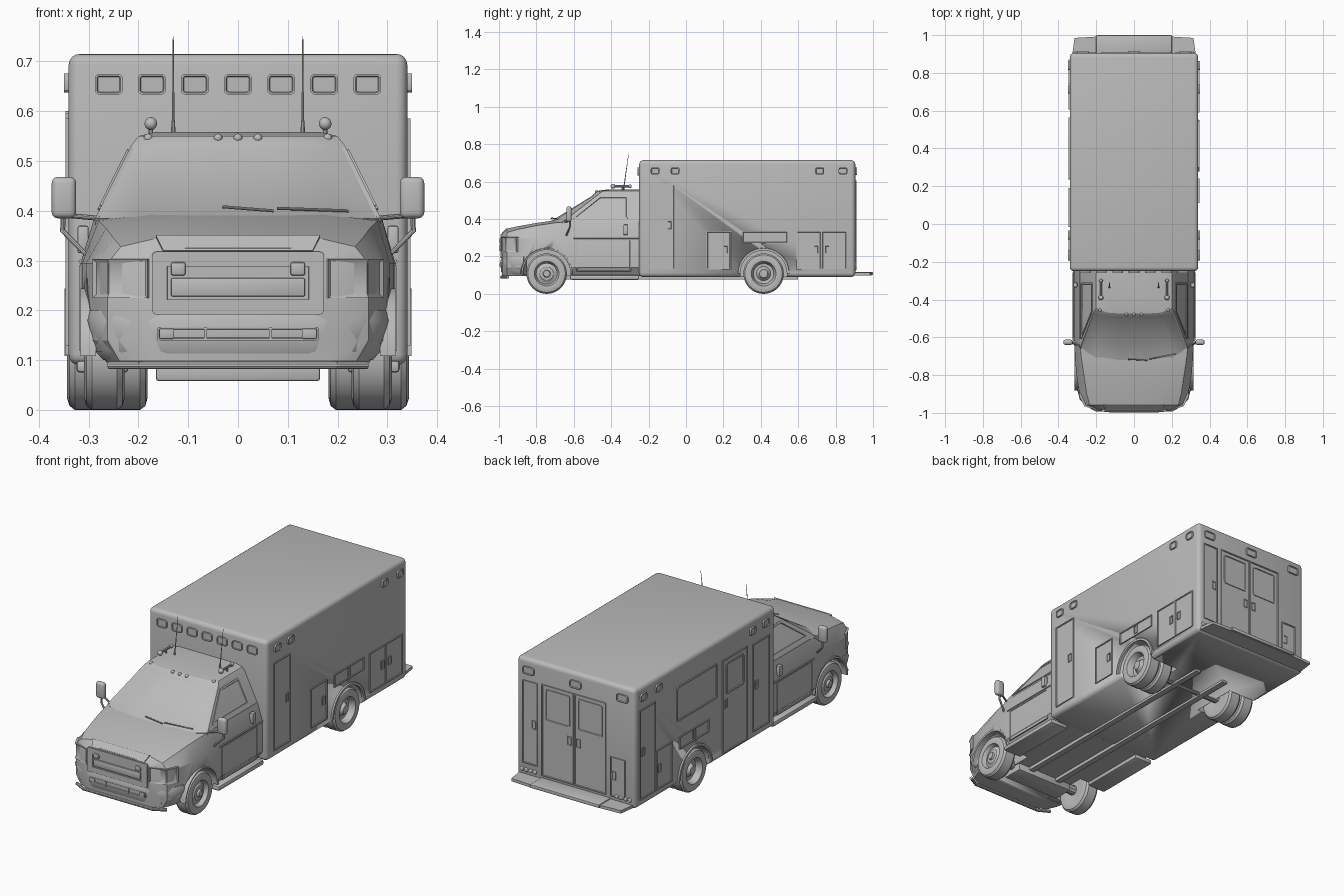
import bpy, bmesh, math
from mathutils import Vector, Matrix

cube = bpy.data.objects.get("Cube")
if cube:
    bpy.data.objects.remove(cube)

grey = bpy.data.materials.new("plain_grey")
grey.use_nodes = True
grey.diffuse_color = (0.5, 0.5, 0.5, 1)
grey.node_tree.nodes["Principled BSDF"].inputs["Base Color"].default_value = (0.5, 0.5, 0.5, 1)


def finish(bm, name, mirror=False, angle=35):
    bmesh.ops.recalc_face_normals(bm, faces=bm.faces)
    me = bpy.data.meshes.new(name)
    bm.to_mesh(me)
    bm.free()
    ob = bpy.data.objects.new(name, me)
    bpy.context.collection.objects.link(ob)
    me.materials.append(grey)
    bpy.ops.object.select_all(action='DESELECT')
    ob.select_set(True)
    bpy.context.view_layer.objects.active = ob
    bpy.ops.object.shade_smooth_by_angle(angle=math.radians(angle))
    if mirror:
        ob.modifiers.new("mirror", 'MIRROR')
    return ob


def box(name, x, y, z, bevel=0.0, mirror=False, segments=2):
    bm = bmesh.new()
    bmesh.ops.create_cube(bm, size=1)
    for v in bm.verts:
        v.co = Vector([(a + b) / 2 + c * (b - a) for (a, b), c in zip((x, y, z), v.co)])
    if bevel:
        bmesh.ops.bevel(bm, geom=bm.edges[:], offset=bevel, segments=segments, profile=0.5, affect='EDGES')
    return finish(bm, name, mirror)


def loft(rings):
    bm = bmesh.new()
    vs = [[bm.verts.new(p) for p in r] for r in rings]
    n = len(vs[0])
    for a, b in zip(vs, vs[1:]):
        for i in range(n):
            bm.faces.new((a[i], a[(i + 1) % n], b[(i + 1) % n], b[i]))
    bm.faces.new(vs[0])
    bm.faces.new(vs[-1])
    bmesh.ops.recalc_face_normals(bm, faces=bm.faces)
    return bm


def both(half):
    return half + [(-p[0],) + tuple(p[1:]) for p in reversed(half)]


def panel(name, pts, out, t=0.006, rim=0.007, mirror=False, rounding=0.0):
    # raised plate with a recessed centre, facing along "out"
    bm = bmesh.new()
    out = Vector(out).normalized()
    low = [bm.verts.new(Vector(p) - out * 0.003) for p in pts]
    face = bm.faces.new(low)
    if rounding:
        bmesh.ops.bevel(bm, geom=bm.verts[:], offset=rounding, segments=3, profile=0.5, affect='VERTICES')
        face = bm.faces[:][0]
    top = bmesh.ops.extrude_face_region(bm, geom=[face], use_keep_orig=True)["geom"]
    bmesh.ops.translate(bm, verts=[g for g in top if isinstance(g, bmesh.types.BMVert)], vec=out * (t + 0.003))
    front = [g for g in top if isinstance(g, bmesh.types.BMFace)]
    bmesh.ops.recalc_face_normals(bm, faces=bm.faces)
    if rim:
        bmesh.ops.inset_region(bm, faces=front, thickness=rim, depth=0)
        bmesh.ops.inset_region(bm, faces=front, thickness=0.002, depth=-0.004)
    return finish(bm, name, mirror, 25)


def side_panel(name, s, y0, y1, z0, z1, x=0.34, **k):
    return panel(name, [(s * x, y0, z0), (s * x, y1, z0), (s * x, y1, z1), (s * x, y0, z1)], (s, 0, 0), **k)


def end_panel(name, y, d, x0, x1, z0, z1, **k):
    return panel(name, [(x0, y, z0), (x1, y, z0), (x1, y, z1), (x0, y, z1)], (0, d, 0), **k)


def lathe(name, profile, y, z, angle=2 * math.pi, steps=40, mirror=True):
    # profile of (x, radius) turned about the x axis
    bm = bmesh.new()
    vs = [bm.verts.new((x, y + r, z)) for x, r in profile]
    es = [bm.edges.new(p) for p in zip(vs, vs[1:])]
    bmesh.ops.spin(bm, geom=vs + es, cent=(0, y, z), axis=(1, 0, 0), angle=angle, steps=steps)
    bmesh.ops.remove_doubles(bm, verts=bm.verts, dist=0.0003)
    return finish(bm, name, mirror)


def rod(name, pts, r, mirror=False, tip=None):
    bm = bmesh.new()
    for i, (a, b) in enumerate(zip(pts, pts[1:])):
        a, b = Vector(a), Vector(b)
        m = Matrix.Translation((a + b) / 2) @ (b - a).to_track_quat('Z', 'Y').to_matrix().to_4x4()
        bmesh.ops.create_cone(bm, cap_ends=True, segments=10, radius1=r, radius2=r if tip is None else tip,
                              depth=(b - a).length + r, matrix=m)
    return finish(bm, name, mirror)


def ball(name, c, r, mirror=True, scale=(1, 1, 1)):
    bm = bmesh.new()
    bmesh.ops.create_uvsphere(bm, u_segments=14, v_segments=8, radius=r,
                              matrix=Matrix.Translation(c) @ Matrix.Diagonal((*scale, 1)))
    return finish(bm, name, mirror)


FRONT, REAR, AXLE = -0.745, 0.415, 0.108


def cut_arches(ob, y, r):
    for s in (-1, 1):
        bm = bmesh.new()
        bmesh.ops.create_cone(bm, cap_ends=True, segments=48, radius1=r, radius2=r, depth=0.4,
                              matrix=Matrix.Translation((s * 0.37, y, AXLE)) @ Matrix.Rotation(math.pi / 2, 4, 'Y'))
        cutter = finish(bm, "arch_cutter")
        cutter.hide_render = True
        bpy.context.view_layer.objects.active = ob
        m = ob.modifiers.new("arch", 'BOOLEAN')
        m.object, m.operation, m.solver = cutter, 'DIFFERENCE', 'EXACT'
        bpy.ops.object.modifier_apply(modifier=m.name)
        bpy.data.objects.remove(cutter)


# Rear box body
body = box("box_body", (-0.34, 0.34), (-0.25, 0.905), (0.09, 0.715), 0.022, segments=4)
cut_arches(body, REAR, 0.125)
lathe("rear_arch_trim", [(0.335, 0.124), (0.348, 0.124), (0.348, 0.136), (0.335, 0.138)], REAR, AXLE, math.pi, 28)

# Cab lower body and hood, lofted from nose to back
sections = [(-0.985, 0.195, 0.17, 0.315, 0.325), (-0.957, 0.262, 0.235, 0.328, 0.349),
            (-0.90, 0.288, 0.25, 0.345, 0.361), (-0.80, 0.305, 0.265, 0.365, 0.379),
            (-0.70, 0.313, 0.28, 0.38, 0.393), (-0.60, 0.316, 0.288, 0.388, 0.396), (-0.24, 0.316, 0.288, 0.388, 0.396)]
cab = finish(loft([both([(w * 0.9, y, 0.095), (w, y, 0.14), (w, y, 0.295), (we, y, ze), (we * 0.62, y, zt)])
                   for y, w, we, ze, zt in sections]), "cab_body", angle=28)
cut_arches(cab, FRONT, 0.128)
lathe("front_arch_trim", [(0.285, 0.127), (0.314, 0.127), (0.316, 0.136), (0.285, 0.14)], FRONT, AXLE, math.pi, 28)

# Cab upper with inset windscreen and domed roof
levels = [(0.35, 0.287, -0.66, -0.735), (0.385, 0.287, -0.66, -0.735), (0.532, 0.214, -0.468, -0.497),
          (0.55, 0.2, -0.445, -0.475), (0.558, 0.165, -0.40, -0.42)]
bm = loft([both([(w, -0.24, z), (w, ys, z), (w * 0.72, yf * 0.8 + ys * 0.2, z), (w * 0.3, yf, z)])
           for z, w, ys, yf in levels])
glass = [f for f in bm.faces if f.normal.y < -0.2 and 0.4 < f.calc_center_median().z < 0.52]
bmesh.ops.inset_region(bm, faces=glass, thickness=0.01, depth=-0.004)
finish(bm, "cab_upper", angle=25)
wx = lambda z: 0.287 - 0.497 * (z - 0.385)
panel("cab_side_window", [(wx(z), y, z) for y, z in ((-0.612, 0.402), (-0.31, 0.402), (-0.31, 0.522), (-0.462, 0.522))],
      (0.9, 0, 0.445), 0.004, 0.009, True, 0.008)
side_panel("cab_door", 1, -0.585, -0.295, 0.12, 0.29, x=0.316, t=0.003, mirror=True)
box("cab_door_handle", (0.30, 0.322), (-0.335, -0.31), (0.315, 0.37), 0.004, True)
rod("door_waist_strip", [(0.316, -0.60, 0.298), (0.316, -0.25, 0.298)], 0.004, True)
box("running_board", (0.22, 0.325), (-0.62, -0.25), (0.075, 0.1), 0.008, True)
rod("wiper", [(0.07, -0.722, 0.40), (-0.03, -0.716, 0.408)], 0.003)
rod("wiper_left", [(0.22, -0.688, 0.40), (0.08, -0.716, 0.405)], 0.003)

# Grille and headlights
end_panel("grille_frame", -0.985, -1, -0.172, 0.172, 0.192, 0.318, t=0.008, rim=0.03, rounding=0.008)
hood_lip = [(-0.15, -0.985, 0.318), (0.15, -0.985, 0.318), (0.165, -0.957, 0.349), (-0.165, -0.957, 0.349)]
panel("hood_lip", hood_lip, (0, -0.75, 0.65), 0.004, 0)
box("grille_bar", (-0.135, 0.135), (-0.997, -0.98), (0.228, 0.265), 0.004)
box("grille_lower_vent", (-0.11, 0.11), (-0.992, -0.98), (0.206, 0.222), 0.003)
box("grille_lamp", (0.105, 0.135), (-0.998, -0.98), (0.27, 0.297), 0.005, True)
outer = [(0.182, -0.99), (0.262, -0.965), (0.292, -0.905)]
inner = [(x - 0.02, y + 0.03) for x, y in reversed(outer)]
bm = loft([[(x, y, z) for x, y in outer + inner] for z in (0.225, 0.303)])
lens = [f for f in bm.faces if f.normal.x > 0.1 and f.normal.y < -0.1]
bmesh.ops.inset_region(bm, faces=lens, thickness=0.01, depth=-0.005)
finish(bm, "headlight", True)

# Front bumper, tube guard and crossmember
bumper = [(0.1, 0.27, 0.012), (0.118, 0.287, 0.0), (0.18, 0.302, -0.004), (0.2, 0.298, 0.006)]
bm = loft([both([(w * 0.9, -0.85, z), (w, -0.87, z), (w * 0.95, -0.925 + d, z), (w * 0.82, -0.965 + d, z),
                 (w * 0.5, -0.988 + d, z)]) for z, w, d in bumper])
finish(bm, "front_bumper")
end_panel("bumper_slot", -0.989, -1, -0.163, 0.163, 0.14, 0.167, t=0.004, rim=0.004, rounding=0.006)
box("bumper_lamp", (0.128, 0.158), (-0.996, -0.98), (0.143, 0.164), 0.003, True)
box("bumper_slot_bar", (0.062, 0.068), (-0.995, -0.98), (0.14, 0.167), 0, True)
rod("tube_guard", [(-0.255, -0.955, 0.09), (-0.2, -0.985, 0.09), (0.2, -0.985, 0.09), (0.255, -0.955, 0.09)], 0.008)
box("front_crossmember", (-0.165, 0.165), (-0.80, -0.69), (0.058, 0.098), 0.006)

# Wheels, axles and chassis
tyre = [(-0.035, 0.06), (-0.04, 0.085), (-0.036, 0.1), (-0.025, 0.108), (0.025, 0.108), (0.036, 0.1), (0.041, 0.085),
        (0.038, 0.066), (0.03, 0.062)]
front_hub = [(0.03, 0.062), (0.018, 0.056), (0.022, 0.042), (0.028, 0.036), (0.03, 0.02), (0.04, 0.017), (0.04, 0)]
rear_hub = [(0.03, 0.062), (0.006, 0.054), (0.004, 0.038), (0.012, 0.03), (0.028, 0.022), (0.03, 0)]
cap = [(-0.035, 0)]
for name, x, y, prof in (("front_wheel", 0.268, FRONT, cap + tyre + front_hub),
                         ("rear_outer_wheel", 0.302, REAR, cap + tyre + rear_hub),
                         ("rear_inner_wheel", 0.222, REAR, cap + tyre + cap)):
    lathe(name, [(x + a, r) for a, r in prof], y, AXLE)
for name, y in (("front_axle", FRONT), ("rear_axle", REAR)):
    rod(name, [(-0.25, y, AXLE), (0.25, y, AXLE)], 0.025)
box("chassis_rail", (0.07, 0.1), (-0.7, 0.6), (0.078, 0.1), 0, True)

# Rear step
box("rear_step", (-0.2, 0.2), (0.88, 1.0), (0.1, 0.118), 0.004)
plan = [(0.325, 0.6), (0.325, 0.91), (0.315, 0.985), (0.2, 0.992)]
finish(loft([both([(x, y, z) for x, y in plan]) for z in (0.098, 0.113)]), "rear_step_wings")

# Compartment doors on the box sides, each with a latch
lockers = [("front_locker", -0.195, -0.06, 0.13, 0.585), ("wheel_locker", 0.30, 0.545, 0.27, 0.335)]
left = [("low_locker", 0.11, 0.24, 0.13, 0.335), ("rear_locker_a", 0.59, 0.724, 0.13, 0.335),
        ("rear_locker_b", 0.726, 0.86, 0.13, 0.335)]
right = [("side_door", -0.015, 0.19, 0.11, 0.595), ("rear_tall_locker", 0.74, 0.87, 0.13, 0.595),
         ("rear_low_locker", 0.605, 0.735, 0.13, 0.335)]
for s, items in ((1, lockers + left), (-1, lockers + right)):
    for name, y0, y1, z0, z1 in items:
        side_panel(name, s, y0, y1, z0, z1)
        ly = (y0 + y1) / 2 if y1 - y0 > 0.21 else (y0 + 0.03 if name == "rear_locker_b" else y1 - 0.028)
        lz = z0 + (z1 - z0) * 0.52
        side_panel(name + "_latch", s, ly - 0.012, ly + 0.012, lz - 0.022, lz + 0.022, rim=0.004)
side_panel("side_window", -1, 0.235, 0.565, 0.42, 0.60, rounding=0.012)
side_panel("side_door_window", -1, 0.015, 0.16, 0.41, 0.57, rounding=0.012)

# Rear doors
end_panel("rear_tall_locker_end", 0.905, 1, 0.22, 0.305, 0.17, 0.60)
end_panel("rear_low_locker_end", 0.905, 1, -0.285, -0.2, 0.13, 0.335)
for name, x0, x1, lx in (("rear_door_a", 0.012, 0.195, 0.035), ("rear_door_b", -0.175, 0.008, -0.015)):
    end_panel(name, 0.905, 1, x0, x1, 0.13, 0.605)
    end_panel(name + "_window", 0.905, 1, x0 + 0.02, x1 - 0.02, 0.42, 0.585, rounding=0.012)
    end_panel(name + "_latch", 0.905, 1, lx - 0.012, lx + 0.012, 0.33, 0.375, rim=0.004)
for lx, lz in ((0.24, 0.38), (-0.22, 0.24)):
    end_panel("locker_latch", 0.905, 1, lx - 0.012, lx + 0.012, lz - 0.022, lz + 0.022, rim=0.004)
for i in range(4):
    ball("tail_lamp", (0.235 + i * 0.025, 0.905, 0.135), 0.011, scale=(1, 0.6, 1))

# Warning lights around the top of the box
for i in range(7):
    x = (i - 3) * 0.0865
    end_panel("front_warning_light", -0.25, -1, x - 0.028, x + 0.028, 0.633, 0.675, t=0.009, rim=0.004, rounding=0.01)
for x in (-0.27, 0, 0.27):
    end_panel("rear_warning_light", 0.905, 1, x - 0.032, x + 0.032, 0.635, 0.675, t=0.009, rim=0.004, rounding=0.01)
for y in (-0.165, -0.058, 0.715, 0.84):
    side_panel("side_warning_light", 1, y - 0.024, y + 0.024, 0.638, 0.676, t=0.009, rim=0.004, rounding=0.01, mirror=True)

# Mirrors, aerials, horns and roof marker lamps
box("wing_mirror", (0.325, 0.374), (-0.64, -0.612), (0.385, 0.468), 0.012, True, 3)
rod("mirror_arm", [(0.35, -0.62, 0.45), (0.352, -0.62, 0.36), (0.305, -0.64, 0.312)], 0.005, True)
rod("mirror_brace", [(0.335, -0.62, 0.39), (0.28, -0.65, 0.385)], 0.005, True)
rod("aerial", [(0.13, -0.335, 0.55), (0.13, -0.307, 0.748)], 0.003, True, 0.001)
rod("aerial_base", [(0.13, -0.336, 0.55), (0.13, -0.333, 0.58)], 0.006, True, 0.003)
rod("horn", [(0.175, -0.30, 0.575), (0.175, -0.385, 0.575)], 0.006, True)
rod("horn_foot", [(0.175, -0.34, 0.545), (0.175, -0.34, 0.573)], 0.005, True)
for y, r in ((-0.39, 0.013), (-0.3, 0.01)):
    ball("horn_bell", (0.175, y, 0.575), r)
for x in (0, 0.04, 0.18):
    ball("marker_lamp", (x, -0.478 if x < 0.1 else -0.455, 0.546), 0.009, x > 0)
